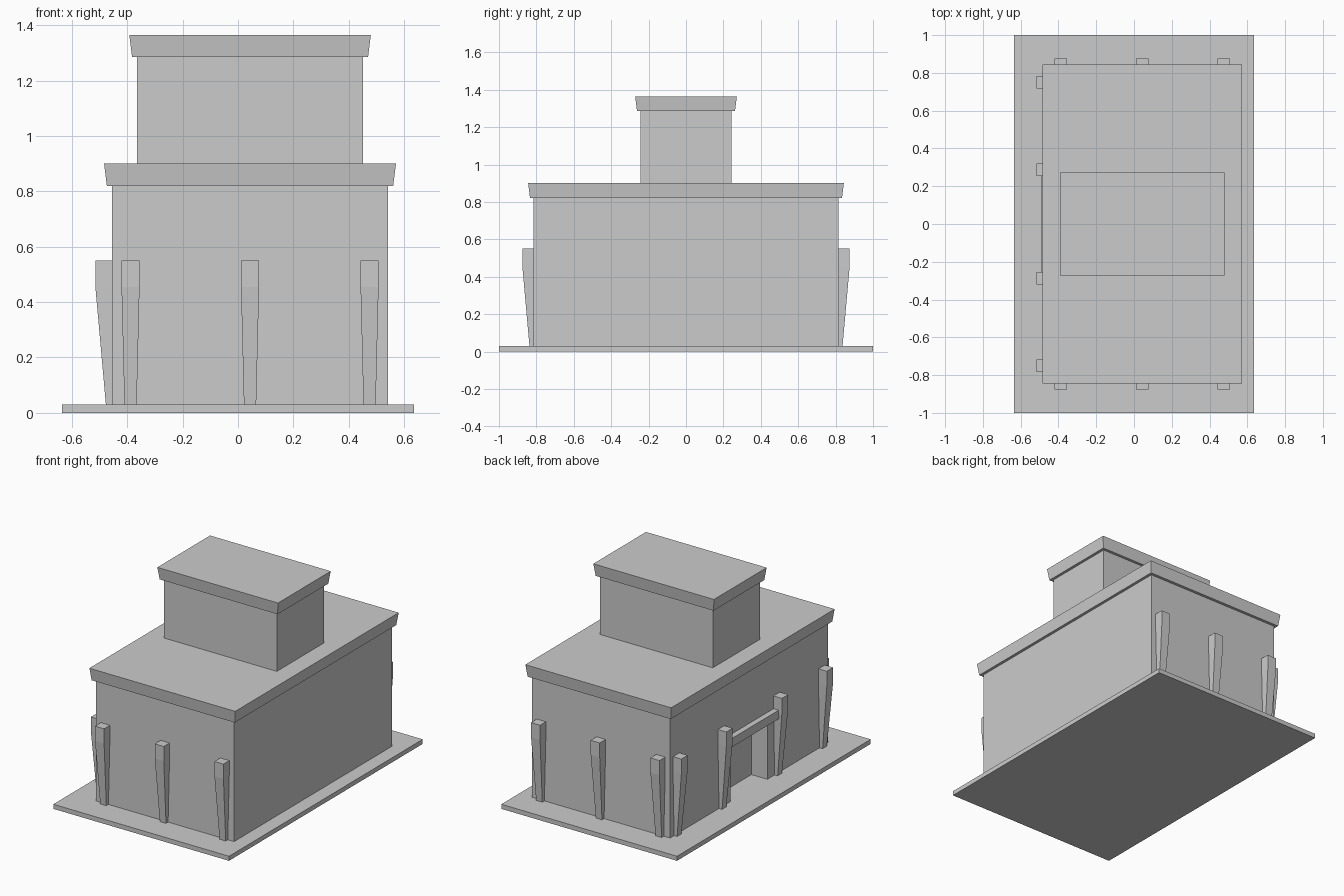
import bpy

if "Cube" in bpy.data.objects:
    bpy.data.objects.remove(bpy.data.objects["Cube"])

CX = 0.0435  # building centre line on x (entrance side is -x)


def loft(name, rings):
    """Stack of rectangular sections: each ring is (x0, x1, y0, y1, z)."""
    verts, faces = [], []
    for x0, x1, y0, y1, z in rings:
        verts += [(x0, y0, z), (x1, y0, z), (x1, y1, z), (x0, y1, z)]
    for r in range(len(rings) - 1):
        a = 4 * r
        for i in range(4):
            j = (i + 1) % 4
            faces.append((a + i, a + j, a + 4 + j, a + 4 + i))
    n = len(verts)
    faces += [(3, 2, 1, 0), (n - 4, n - 3, n - 2, n - 1)]
    mesh = bpy.data.meshes.new(name)
    mesh.from_pydata(verts, [], faces)
    obj = bpy.data.objects.new(name, mesh)
    bpy.context.collection.objects.link(obj)
    return obj


def box(name, x0, x1, y0, y1, z0, z1):
    return loft(name, [(x0, x1, y0, y1, z0), (x0, x1, y0, y1, z1)])


def cornice(name, hx, hy, z0, z1, flare=0.01):
    """Roof slab whose sides lean outward; hx, hy are bottom half sizes."""
    return loft(name, [(CX - hx - g, CX + hx + g, -hy - g, hy + g, z)
                       for z, g in ((z0, 0), (z1, flare))])


# Ground plate
box("base_plate", -0.635, 0.635, -1, 1, 0, 0.03)

# Main hall with recessed entrance in the -x wall
hall = box("main_hall", -0.455, 0.542, -0.815, 0.815, 0.03, 0.82)
cutter = box("entrance_cutter", -0.6, -0.34, -0.19, 0.19, 0.0, 0.42)
cutter.hide_render = True
mod = hall.modifiers.new("entrance", 'BOOLEAN')
mod.operation = 'DIFFERENCE'
mod.object = cutter
bpy.context.view_layer.objects.active = hall
bpy.ops.object.modifier_apply(modifier=mod.name)
bpy.data.objects.remove(cutter)

cornice("main_roof", 0.517, 0.834, 0.82, 0.90)

# Upper storey
box("upper_storey", CX - 0.408, CX + 0.408, -0.244, 0.244, 0.90, 1.285)
cornice("upper_roof", 0.426, 0.262, 1.285, 1.365)

# Buttresses: (height, half width, projection from the wall)
SECTION = [(0.03, 0.022, 0.022), (0.455, 0.0325, 0.06), (0.55, 0.0325, 0.06)]
for side, s in (("front", -1), ("back", 1)):
    for i, x in enumerate((CX - 0.4315, CX, CX + 0.4315)):
        rings = []
        for z, w, p in SECTION:
            y0, y1 = sorted((s * 0.80, s * (0.815 + p)))
            rings.append((x - w, x + w, y0, y1, z))
        loft(f"{side}_buttress_{i + 1}", rings)
for i, y in enumerate((-0.751, -0.287, 0.287, 0.751)):
    loft(f"entrance_buttress_{i + 1}",
         [(-0.455 - p, -0.44, y - w, y + w, z) for z, w, p in SECTION])

# Lintel beam over the entrance
box("entrance_lintel", -0.492, -0.44, -0.262, 0.262, 0.41, 0.467)
